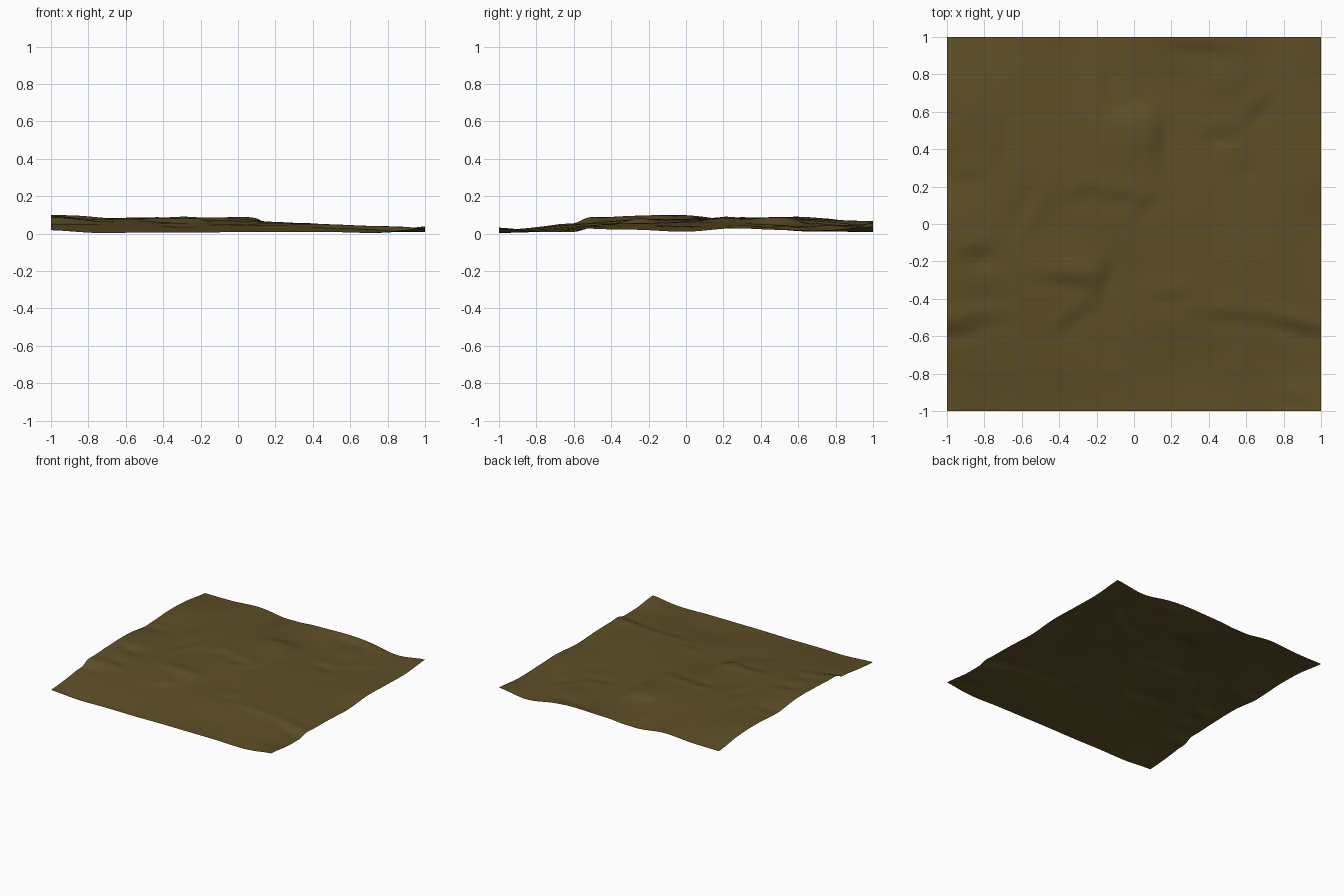
import bpy
import bmesh
import math

default_cube = bpy.data.objects.get("Cube")
if default_cube:
    bpy.data.objects.remove(default_cube, do_unlink=True)

# Broad relief in thousandths, rows from back to front, columns from -x to +x
RELIEF = [
    [50, 52, 66, 38, 50, 52, 42, 8, 38],
    [80, 74, 74, 62, 48, 36, 32, 12, 18],
    [86, 80, 84, 82, 80, 46, 38, 20, 22],
    [74, 80, 86, 84, 76, 56, 42, 30, 28],
    [98, 86, 72, 76, 68, 60, 45, 35, 10],
    [96, 78, 76, 66, 52, 55, 48, 38, 20],
    [80, 60, 56, 42, 45, 45, 40, 32, 22],
    [40, 36, 34, 26, 24, 14, 12, 10, 8],
    [18, 3, 6, 5, 8, 8, 8, 5, 32],
]

# Mounds and hollows: x, y, half width, half depth, height in thousandths
MOUNDS = [
    (-.85, .6, .1, .14, 8),
    (-.25, -.25, .1, .08, 10),
    (-.82, -.2, .09, .05, -12),
    (-.8, -.4, .1, .05, -8),
    (.03, .5, .09, .1, 8),
    (.48, .76, .12, .09, 12),
    (.45, .47, .1, .05, -6),
    (.6, .28, .07, .06, -6),
    (.55, -.75, .1, .1, 6),
]

# Short scarps: x, y, downhill direction in degrees, half length, drop in thousandths
SCARPS = [
    (-.97, -.56, -90, .14, 24),
    (-.83, -.5, -90, .14, 14),
    (-.83, -.13, -80, .1, 10),
    (-.38, -.29, -95, .14, 16),
    (-.17, -.28, -10, .1, 16),
    (-.33, -.5, -50, .12, 12),
    (-.28, .17, -75, .08, 14),
    (-.08, .15, -95, .12, 16),
    (-.56, .08, 155, .14, 14),
    (.04, .09, -45, .1, 10),
    (.13, .45, 0, .14, 20),
    (-.03, .6, 100, .1, 12),
    (-.16, .8, 0, .18, 12),
    (.35, .95, -95, .18, 16),
    (.66, .62, -45, .1, 14),
    (.45, .48, -80, .1, 12),
    (-.72, .47, 0, .15, 12),
    (-.9, .26, -90, .1, 10),
    (.2, -.38, -90, .1, 12),
    (.5, -.49, -95, .2, 14),
    (.88, -.55, -105, .18, 24),
    (.86, -.93, -100, .1, 10),
]
SCARP_WIDTH = .06


def spline(values, t):
    """Smooth curve through evenly spaced values, t running from 0 to 1."""
    last = len(values) - 1
    i = min(int(t * last), last - 1)
    u = t * last - i
    a, b, c, d = (values[max(0, min(last, k))] for k in range(i - 1, i + 3))
    bend = (3 * (b - c) + d - a) * u + 2 * a - 5 * b + 4 * c - d
    return b + u / 2 * (c - a + u * bend)


def height(x, y):
    across, along = (x + 1) / 2, (1 - y) / 2
    z = spline([spline(row, across) for row in RELIEF], along)
    for cx, cy, rx, ry, rise in MOUNDS:
        z += rise * math.exp(-((x - cx) / rx) ** 2 - ((y - cy) / ry) ** 2)
    for cx, cy, facing, length, drop in SCARPS:
        c, s = math.cos(math.radians(facing)), math.sin(math.radians(facing))
        down = ((x - cx) * c + (y - cy) * s) / SCARP_WIDTH
        side = ((y - cy) * c - (x - cx) * s) / length
        z -= drop * down * math.exp(-down ** 2 - side ** 2)
    return max(0, min(z / 1000, 0.105))


# Ground sheet
bm = bmesh.new()
bmesh.ops.create_grid(bm, x_segments=100, y_segments=100, size=1)
for vert in bm.verts:
    vert.co.z = height(vert.co.x, vert.co.y)
for face in bm.faces:
    face.smooth = True
mesh = bpy.data.meshes.new("ground")
bm.to_mesh(mesh)
bm.free()
ground = bpy.data.objects.new("ground", mesh)
bpy.context.collection.objects.link(ground)

# Earth colour
earth = bpy.data.materials.new("brown_earth")
earth.use_nodes = True
colour = (0.112, 0.077, 0.02, 1)
earth.diffuse_color = colour
shader = earth.node_tree.nodes["Principled BSDF"]
shader.inputs["Base Color"].default_value = colour
shader.inputs["Roughness"].default_value = 0.9
mesh.materials.append(earth)
